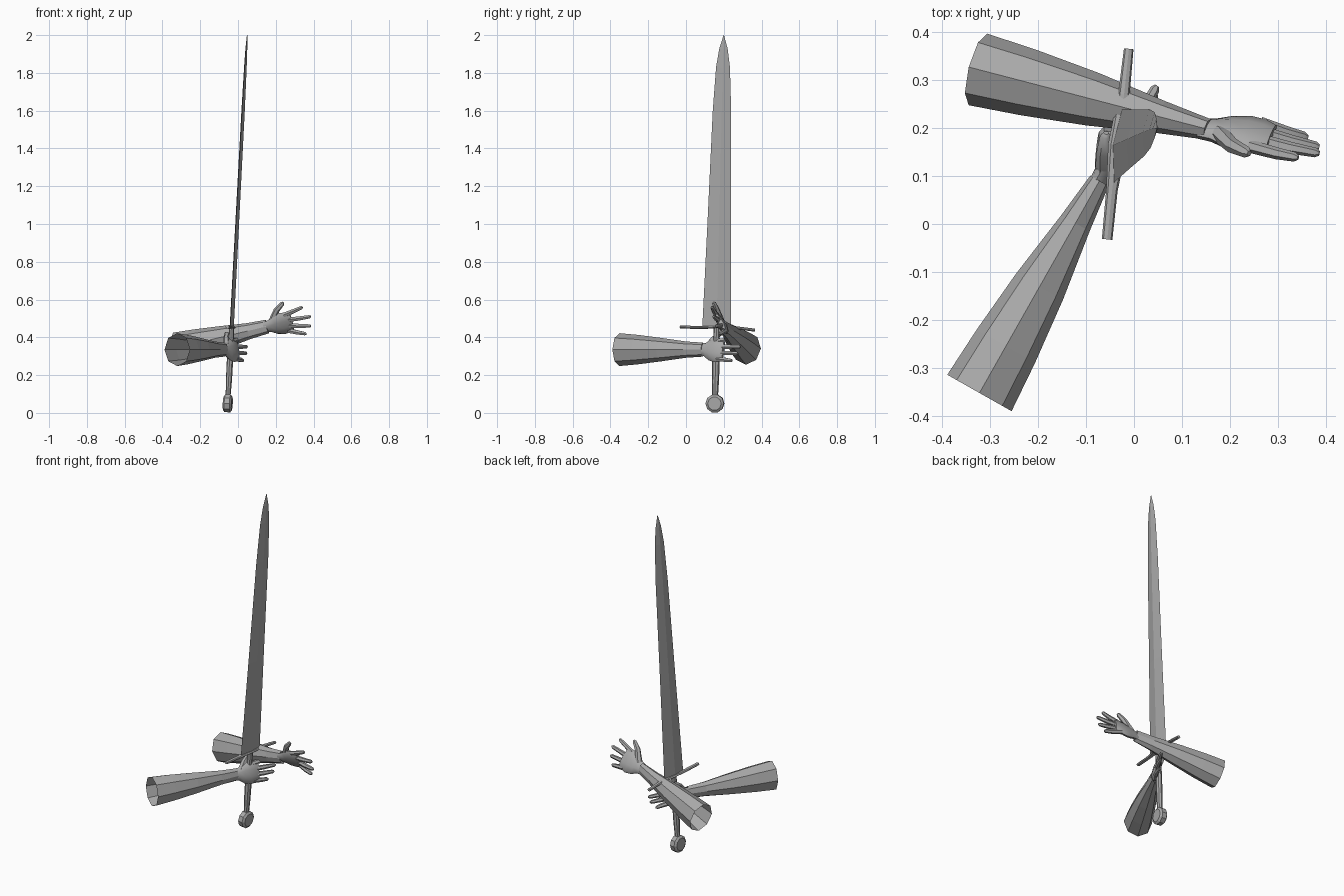
import bpy, bmesh, math
from mathutils import Vector as V

if "Cube" in bpy.data.objects:
    bpy.data.objects.remove(bpy.data.objects["Cube"])

grey = bpy.data.materials.new("plain grey")
grey.diffuse_color = (0.4, 0.4, 0.4, 1)
grey.use_nodes = True
grey.node_tree.nodes["Principled BSDF"].inputs["Base Color"].default_value = grey.diffuse_color


def loft(bm, rings, n, cap_start=True, cap_end=True):
    """Skin a row of ellipses: (centre, axis u, axis v, half u, half v)."""
    loops = []
    for c, u, v, a, b in rings:
        loops.append([bm.verts.new(V(c) + u * a * math.cos(2 * math.pi * i / n)
                                   + v * b * math.sin(2 * math.pi * i / n))
                      for i in range(n)])
    for p, q in zip(loops, loops[1:]):
        for i in range(n):
            j = (i + 1) % n
            bm.faces.new((p[i], p[j], q[j], q[i]))
    if cap_start:
        bm.faces.new(loops[0][::-1])
    if cap_end:
        bm.faces.new(loops[-1])


def tube(bm, points, radii, n=6):
    """Tapered round limb along a path."""
    pts = [V(p) for p in points]
    rings = []
    for i, p in enumerate(pts):
        d = (pts[min(i + 1, len(pts) - 1)] - pts[max(i - 1, 0)]).normalized()
        u = d.cross(V((0, 0, 1))).normalized()
        rings.append((p, u, u.cross(d), radii[i], radii[i]))
    loft(bm, rings, n)


def finish(name, bm, smooth=None):
    bmesh.ops.recalc_face_normals(bm, faces=bm.faces)
    me = bpy.data.meshes.new(name)
    bm.to_mesh(me)
    bm.free()
    me.materials.append(grey)
    ob = bpy.data.objects.new(name, me)
    bpy.context.collection.objects.link(ob)
    if smooth:
        bpy.ops.object.select_all(action='DESELECT')
        ob.select_set(True)
        bpy.context.view_layer.objects.active = ob
        bpy.ops.object.shade_smooth_by_angle(angle=math.radians(smooth))
    return ob


# Sword axis and the directions of its width and thickness
def axis(z):
    return V((-0.057 + 0.0525 * z, 0.152 + 0.024 * z, z))


wide = V((0.11, 0.994, 0.0)).normalized()
thick = V((0.994, -0.11, -0.05)).normalized()
along = thick.cross(wide).normalized()

# Blade: diamond section tapering to a point
bm = bmesh.new()
loft(bm, [(axis(z), wide, thick, w, t) for z, w, t in (
    (0.455, 0.077, 0.011), (1.0, 0.063, 0.010), (1.6, 0.049, 0.009),
    (1.83, 0.037, 0.007), (1.93, 0.022, 0.005), (2.0, 0.001, 0.001))], 4)
finish("blade", bm)

# Crossguard: thin, slightly drooping bar
bm = bmesh.new()
diag = [(V(c), (thick + along * k).normalized(), (thick * k - along).normalized())
        for c, k in (((-0.056, -0.032, 0.455), 0.5), ((-0.046, 0.07, 0.452), 0.5),
                     ((-0.034, 0.165, 0.455), 0.5), ((-0.021, 0.27, 0.45), 0.5),
                     ((-0.011, 0.365, 0.438), 0.5))]
loft(bm, [(c, thick, along, h, 0.008) for (c, _, _), h in
          zip(diag, (0.011, 0.012, 0.02, 0.012, 0.010))], 8)
finish("crossguard", bm)

# Grip
bm = bmesh.new()
loft(bm, [(axis(z), wide, thick, r, r * 0.85) for z, r in
          ((0.08, 0.015), (0.17, 0.019), (0.28, 0.020), (0.38, 0.017), (0.455, 0.016))], 8)
finish("grip", bm)

# Pommel: bevelled disc facing sideways
bm = bmesh.new()
loft(bm, [(axis(0.05) + thick * o, wide, along, r, r) for o, r in
          ((-0.023, 0.036), (-0.014, 0.049), (0.014, 0.049), (0.023, 0.036))], 10)
finish("pommel", bm)


# Sleeves: open eight-sided tapering tubes
def sleeve(name, cuff, wrist, stations):
    cuff, wrist = V(cuff), V(wrist)
    d = (wrist - cuff).normalized()
    u = d.cross(V((0, 0, 1))).normalized()
    v = u.cross(d)
    b = bmesh.new()
    loft(b, [(cuff.lerp(wrist, t), u, v, a, h) for t, a, h in stations], 8, False, True)
    finish(name, b)


taper = ((0, 0.077, 0.087), (0.22, 0.070, 0.078), (0.5, 0.056, 0.062),
         (0.8, 0.034, 0.043), (1, 0.022, 0.037))
sleeve("front_sleeve", (-0.322, -0.352, 0.335), (-0.072, 0.09, 0.335), taper)
sleeve("back_sleeve", (-0.325, 0.322, 0.340), (0.155, 0.197, 0.457), taper)


# Hands: flattened palm with tapered fingers and a thumb
def hand(name, wrist, knuckle, across, fingers, thumb):
    wrist, knuckle, across = V(wrist), V(knuckle), V(across).normalized()
    d = (knuckle - wrist).normalized()
    across = (across - d * across.dot(d)).normalized()
    flat = d.cross(across)
    b = bmesh.new()
    loft(b, [(wrist.lerp(knuckle, t), across, flat, w, h) for t, w, h in (
        (-0.15, 0.030, 0.018), (0.1, 0.036, 0.020), (0.35, 0.056, 0.022),
        (0.65, 0.066, 0.021), (0.9, 0.062, 0.017), (1.08, 0.048, 0.011))], 10)
    for i, tip in enumerate(fingers):
        base = wrist.lerp(knuckle, 0.8) + across * (0.048 - 0.032 * i)
        tip = V(tip)
        end = tip - (tip - base).normalized() * 0.008
        mid = base.lerp(tip, 0.55) + flat * 0.002
        tube(b, (base, mid, end, tip), (0.014, 0.0125, 0.010, 0.005))
    a, m, t = (V(p) for p in thumb)
    tube(b, (a, m, m.lerp(t, 0.85), t), (0.019, 0.016, 0.012, 0.006))
    finish(name, b, 50)


hand("front_hand", (-0.072, 0.09, 0.335), (-0.008, 0.19, 0.333), (-0.25, 0, 1),
     [(0.015, 0.255, 0.392), (0.048, 0.288, 0.350),
      (0.045, 0.275, 0.315), (0.028, 0.245, 0.276)],
     ((-0.062, 0.115, 0.355), (-0.062, 0.15, 0.395), (-0.058, 0.19, 0.425)))
hand("back_hand", (0.155, 0.197, 0.457), (0.277, 0.183, 0.482), (0.05, -0.5, 0.86),
     [(0.342, 0.138, 0.560), (0.386, 0.147, 0.510),
      (0.386, 0.160, 0.460), (0.362, 0.180, 0.418)],
     ((0.178, 0.188, 0.48), (0.205, 0.163, 0.545), (0.24, 0.147, 0.585)))
